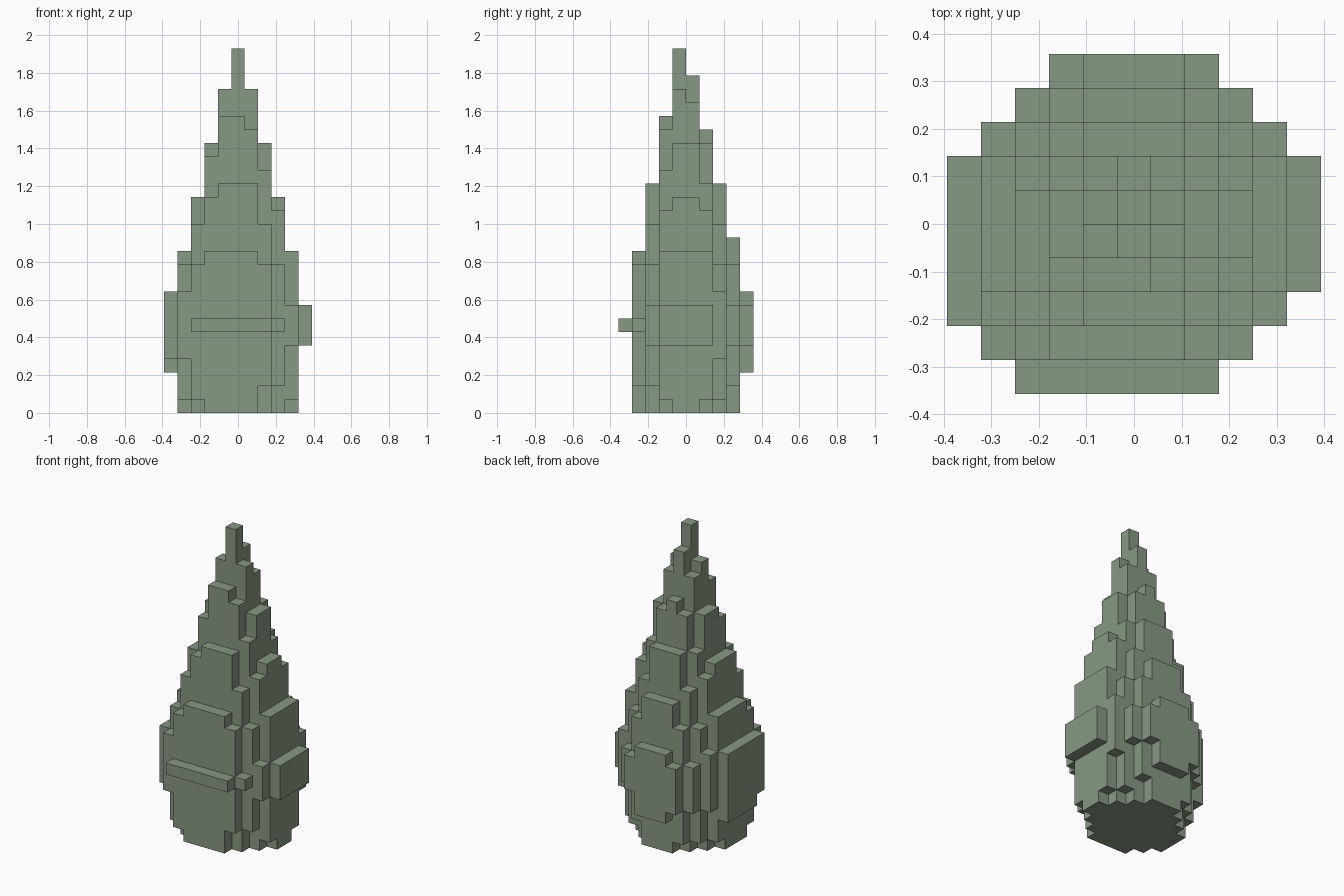
import bpy
import bmesh
from mathutils import Vector

if "Cube" in bpy.data.objects:
    bpy.data.objects.remove(bpy.data.objects["Cube"], do_unlink=True)

V = 2 / 28          # block size: the body is 28 blocks tall
W = 0.9             # x weight on the diagonal sides

# Eight sides of a spindle. Each has a plan direction, an upper slope
# (height at the axis, fall per block) and a lower slope (start, rise per block)
SIDES = [
    ((-1, 0), (27.55, 3.89), (4, 3)),
    ((1, 0), (27.5, 4), (4, 5)),
    ((0, -1), (29.6, 5.1), (3.5, 6)),
    ((0, 1), (26.5, 4), (3.5, 3)),
    ((-W, -1), (27.75, 2.75), (6, 3.3)),
    ((W, -1), (29.83, 3.69), (4.93, 4.1)),
    ((W, 1), (27.3, 3.15), (5, 3.4)),
    ((-W, 1), (27.3, 3.15), (5.01, 3)),
]


def filled(x, y, k):
    """True if the block centred on x, y in layer k lies inside all eight sides."""
    for (dx, dy), (height, fall), (start, rise) in SIDES:
        d = dx * x + dy * y
        if k >= height - fall * d or k < rise * (d - start) - 1e-6:
            return False
    return True


cells = {(i, j, k) for k in range(28) for i in range(-5, 6) for j in range(-5, 5)
         if filled(i, j + .5, k)}

# Outer skin of the blocks, one quad per exposed side
bm = bmesh.new()
for c in cells:
    centre = Vector((c[0], c[1] + .5, c[2] + .5))
    for axis in range(3):
        for sign in (-1, 1):
            n = Vector((0, 0, 0))
            n[axis] = sign
            if tuple(int(a + b) for a, b in zip(c, n)) in cells:
                continue
            u = Vector((0, 0, 0))
            u[(axis + 1) % 3] = 1
            w = n.cross(u)
            bm.faces.new([bm.verts.new((centre + (n + a * u + b * w) / 2) * V)
                          for a, b in ((-1, -1), (1, -1), (1, 1), (-1, 1))])
bmesh.ops.remove_doubles(bm, verts=bm.verts, dist=1e-4)

# Merge the flat areas into clean plates
bmesh.ops.dissolve_limit(bm, angle_limit=0.01, verts=bm.verts, edges=bm.edges)
mesh = bpy.data.meshes.new("tapered_body")
bm.to_mesh(mesh)
bm.free()

# Single flat colour
mat = bpy.data.materials.new("sage_green")
colour = (0.245, 0.315, 0.23, 1)
mat.use_nodes = True
mat.diffuse_color = colour
bsdf = next(n for n in mat.node_tree.nodes if n.type == 'BSDF_PRINCIPLED')
bsdf.inputs["Base Color"].default_value = colour
mesh.materials.append(mat)

body = bpy.data.objects.new("tapered_body", mesh)
bpy.context.collection.objects.link(body)
